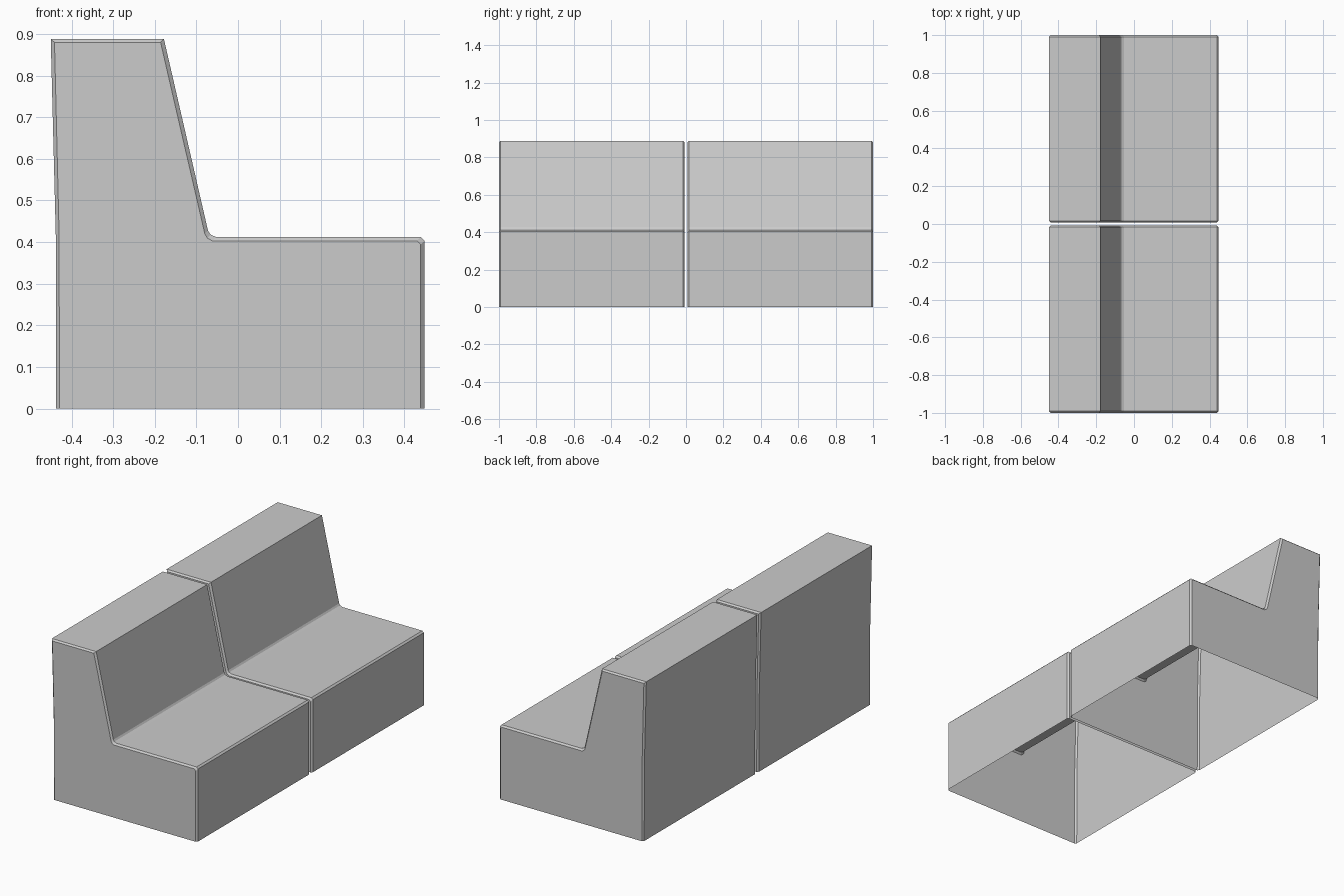
import bpy, bmesh

if "Cube" in bpy.data.objects:
    bpy.data.objects.remove(bpy.data.objects["Cube"])

# Side profile (x, z): bottom back -> up the back -> top -> seat -> bottom front
OUTER = [(-0.437, 0), (-0.438, 0.42), (-0.45, 0.888), (-0.178, 0.888),
         (-0.072, 0.427), (-0.066, 0.418), (-0.052, 0.412),
         (0.439, 0.412), (0.448, 0.403), (0.448, 0)]
# Same profile pulled in for the flat side panels, giving the bevelled rim
INNER = [(-0.429, 0), (-0.430, 0.42), (-0.441, 0.880), (-0.186, 0.880),
         (-0.080, 0.421), (-0.074, 0.410), (-0.062, 0.403),
         (0.430, 0.403), (0.439, 0.394), (0.439, 0)]
RIM = 0.009


def sofa_module(name, y0, y1):
    """Open-bottomed upholstered shell lofted along y."""
    bm = bmesh.new()
    rings = [[bm.verts.new((x, y, z)) for x, z in prof]
             for prof, y in ((INNER, y0), (OUTER, y0 + RIM),
                             (OUTER, y1 - RIM), (INNER, y1))]
    for a, b in zip(rings, rings[1:]):
        for i in range(len(a) - 1):
            bm.faces.new((a[i], a[i + 1], b[i + 1], b[i]))
    # side panels
    bm.faces.new(rings[0][::-1])
    bm.faces.new(rings[-1])
    mesh = bpy.data.meshes.new(name)
    bm.to_mesh(mesh)
    bm.free()
    obj = bpy.data.objects.new(name, mesh)
    bpy.context.collection.objects.link(obj)
    return obj


# Two matching seats side by side with a narrow gap
sofa_module("sofa_seat_near", -1.0, -0.008)
sofa_module("sofa_seat_far", 0.008, 1.0)
